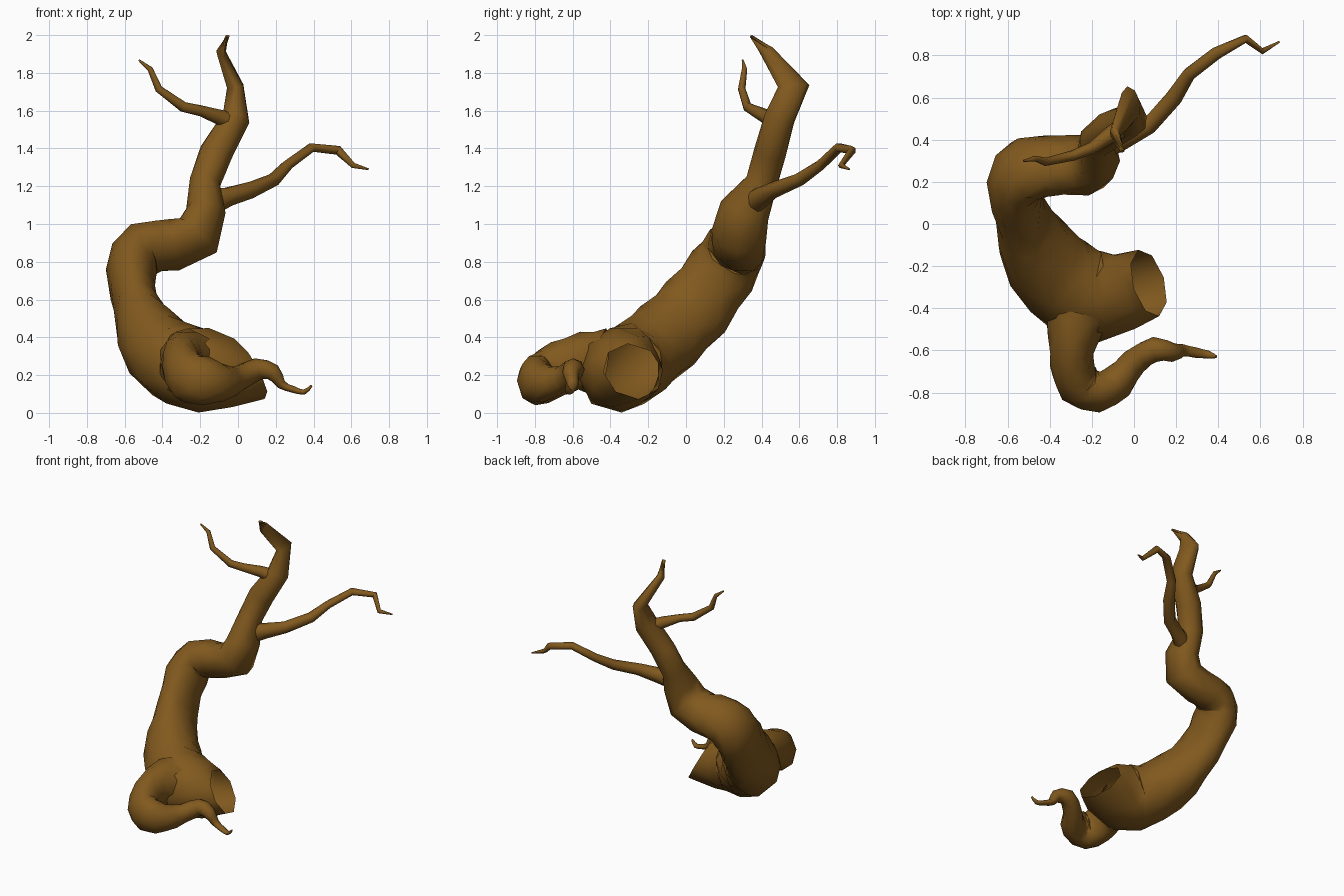
import bpy, bmesh, math
from mathutils import Vector

bark = bpy.data.materials.new("bark")
bark.diffuse_color = (0.22, 0.10, 0.013, 1)


def refine(points):
    """Add one curved in-between ring per span."""
    out = []
    last = len(points) - 1
    for i in range(last):
        p0, p1 = points[max(i - 1, 0)], points[i]
        p2, p3 = points[i + 1], points[min(i + 2, last)]
        out.append(p1)
        out.append(tuple((9 * (b + c) - a - d) / 16 for a, b, c, d in zip(p0, p1, p2, p3)))
    return out + [points[-1]]


def limb(name, points, ref, sides=8, start_normal=None, open_start=False):
    """Tube through (x, y, z, radius along ref, radius across)."""
    ref = Vector(ref)
    pos = [Vector(p[:3]) for p in points]
    bm = bmesh.new()
    rings = []
    for i, p in enumerate(points):
        a = (pos[i] - pos[i - 1]).normalized() if i else Vector()
        b = (pos[i + 1] - pos[i]).normalized() if i < len(pos) - 1 else Vector()
        t = (a + b).normalized()
        if i == 0 and start_normal:
            t = Vector(start_normal).normalized()
        v = (ref - t * ref.dot(t)).normalized()
        u = t.cross(v)
        ra, rb = p[3], p[4]
        ring = []
        for k in range(sides):
            ang = 2 * math.pi * (k + 0.5 * (i % 2)) / sides
            ring.append(bm.verts.new(pos[i] + v * ra * math.cos(ang) + u * rb * math.sin(ang)))
        rings.append(ring)
    # staggered rings joined by triangles for a gnarled, faceted outline
    for i in range(len(rings) - 1):
        r, s = rings[i], rings[i + 1]
        for k in range(sides):
            n = (k + 1) % sides
            if i % 2 == 0:
                bm.faces.new((r[k], r[n], s[k]))
                bm.faces.new((r[n], s[n], s[k]))
            else:
                bm.faces.new((r[k], s[n], s[k]))
                bm.faces.new((r[k], r[n], s[n]))
    bm.faces.new(rings[-1])
    if not open_start:
        bm.faces.new(rings[0][::-1])
    bmesh.ops.recalc_face_normals(bm, faces=bm.faces[:])
    me = bpy.data.meshes.new(name)
    bm.to_mesh(me)
    bm.free()
    me.materials.append(bark)
    ob = bpy.data.objects.new(name, me)
    bpy.context.collection.objects.link(ob)
    bpy.context.view_layer.objects.active = ob
    ob.select_set(True)
    bpy.ops.object.shade_smooth_by_angle(angle=math.radians(60))
    ob.select_set(False)


# Trunk, hollow at the cut end, curling up to the tip
limb("trunk", refine([
    (0.07, -0.28, 0.22, 0.165, 0.165),
    (-0.18, -0.35, 0.225, 0.215, 0.235),
    (-0.36, -0.25, 0.285, 0.215, 0.215),
    (-0.475, -0.10, 0.41, 0.21, 0.175),
    (-0.54, 0.05, 0.56, 0.205, 0.12),
    (-0.565, 0.19, 0.75, 0.19, 0.135),
    (-0.505, 0.26, 0.865, 0.17, 0.135),
    (-0.34, 0.28, 0.89, 0.155, 0.125),
]) + [
    (-0.21, 0.28, 0.94, 0.15, 0.13),
    (-0.17, 0.31, 1.07, 0.135, 0.105),
    (-0.175, 0.40, 1.22, 0.09, 0.085),
    (-0.115, 0.445, 1.38, 0.087, 0.092),
    (-0.01, 0.495, 1.56, 0.085, 0.075),
    (-0.015, 0.57, 1.73, 0.085, 0.045),
    (-0.09, 0.43, 1.91, 0.04, 0.025),
    (-0.055, 0.345, 1.995, 0.012, 0.008),
], (0, -0.76, 0.65), start_normal=(-0.85, -0.25, -0.46), open_start=True)

# Curling root at the front
limb("root", refine([
    (-0.27, -0.45, 0.26, 0.19, 0.17),
    (-0.29, -0.55, 0.27, 0.16, 0.12),
    (-0.295, -0.66, 0.24, 0.145, 0.105),
    (-0.26, -0.76, 0.185, 0.14, 0.11),
    (-0.17, -0.795, 0.17, 0.13, 0.10),
    (-0.08, -0.75, 0.16, 0.10, 0.085),
    (0.00, -0.655, 0.18, 0.07, 0.065),
    (0.10, -0.595, 0.23, 0.06, 0.06),
    (0.185, -0.61, 0.215, 0.045, 0.045),
    (0.23, -0.60, 0.15, 0.025, 0.03),
    (0.29, -0.61, 0.125, 0.018, 0.025),
    (0.35, -0.62, 0.11, 0.014, 0.02),
    (0.39, -0.63, 0.145, 0.006, 0.007),
]), (0, 0, 1), open_start=True)

# Long branch on the right
limb("right_branch", [
    (-0.13, 0.365, 1.12, 0.07, 0.06),
    (-0.05, 0.405, 1.145, 0.055, 0.05),
    (0.07, 0.465, 1.18, 0.045, 0.045),
    (0.19, 0.60, 1.235, 0.035, 0.04),
    (0.26, 0.71, 1.31, 0.03, 0.035),
    (0.39, 0.81, 1.405, 0.025, 0.03),
    (0.53, 0.88, 1.39, 0.025, 0.02),
    (0.61, 0.82, 1.31, 0.017, 0.015),
    (0.69, 0.865, 1.29, 0.005, 0.005),
], (0, 0, 1), sides=6, open_start=True)

# Short branch on the left
limb("left_branch", [
    (-0.05, 0.46, 1.545, 0.05, 0.05),
    (-0.11, 0.425, 1.57, 0.04, 0.04),
    (-0.20, 0.36, 1.60, 0.03, 0.03),
    (-0.29, 0.325, 1.62, 0.025, 0.028),
    (-0.42, 0.295, 1.715, 0.02, 0.022),
    (-0.465, 0.31, 1.82, 0.015, 0.015),
    (-0.525, 0.30, 1.868, 0.005, 0.005),
], (0, 1, 0.2), sides=6, open_start=True)
